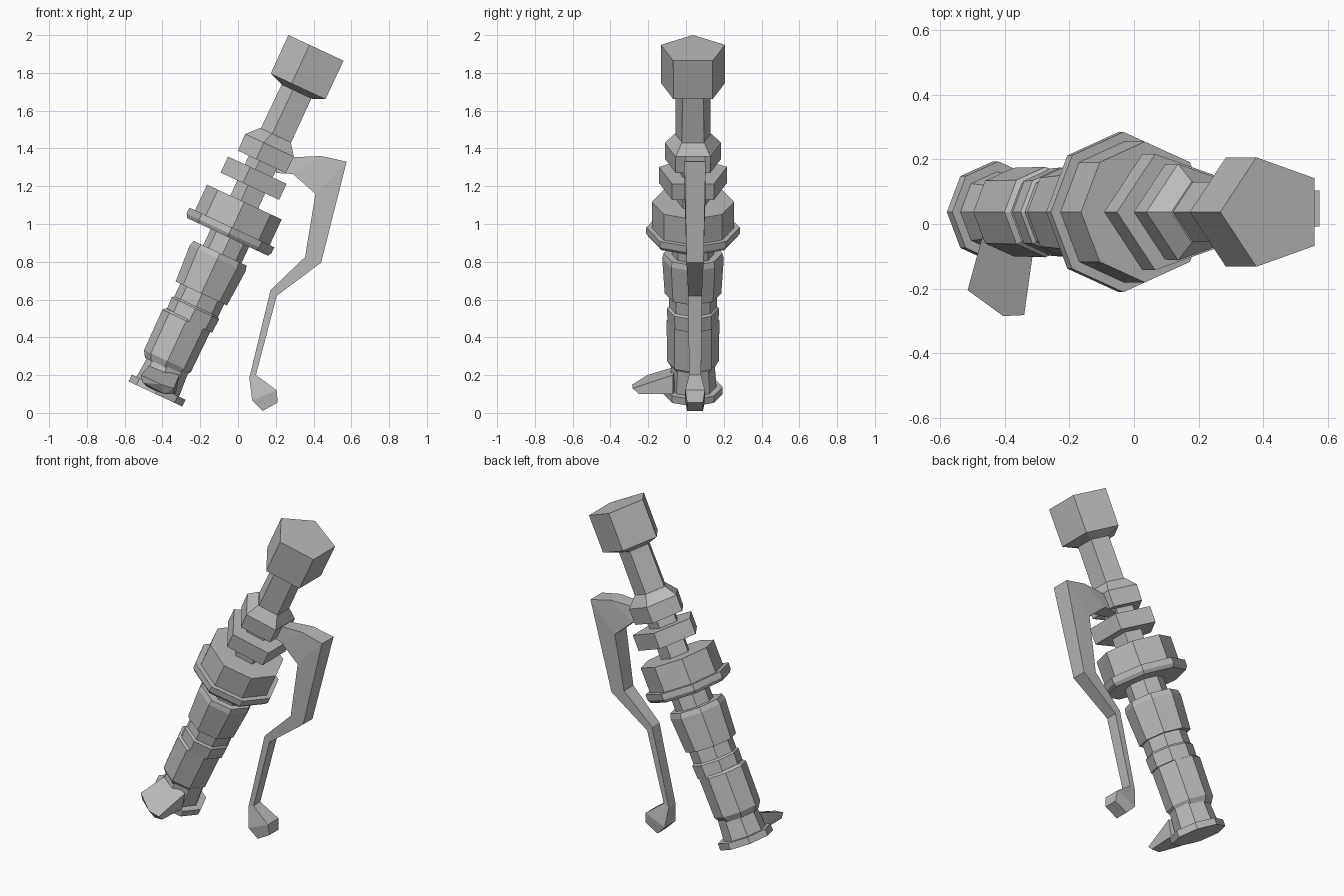
import bpy, bmesh, math
from mathutils import Matrix, Vector

cube = bpy.data.objects.get("Cube")
if cube:
    bpy.data.objects.remove(cube, do_unlink=True)

gray = bpy.data.materials.new("plain_gray")
gray.use_nodes = True
gray.diffuse_color = (0.5, 0.5, 0.5, 1)
gray.node_tree.nodes["Principled BSDF"].inputs["Base Color"].default_value = (0.5, 0.5, 0.5, 1)

# Tilted axis shared by all turned parts
AXIS = Matrix.Translation((-0.437, 0.037, 0.1)) @ Matrix.Rotation(math.radians(25), 4, 'Y')


def finish(name, bm, matrix=None):
    bmesh.ops.recalc_face_normals(bm, faces=bm.faces)
    mesh = bpy.data.meshes.new(name)
    bm.to_mesh(mesh)
    bm.free()
    mesh.materials.append(gray)
    ob = bpy.data.objects.new(name, mesh)
    bpy.context.collection.objects.link(ob)
    if matrix:
        ob.matrix_world = matrix
    return ob


def skin(bm, rings):
    """Join matching rings of points with quads and cap both ends."""
    loops = [[bm.verts.new(p) for p in ring] for ring in rings]
    for a, b in zip(loops, loops[1:]):
        for i in range(len(a)):
            j = (i + 1) % len(a)
            bm.faces.new((a[i], a[j], b[j], b[i]))
    bm.faces.new(loops[0])
    bm.faces.new(loops[-1])


def turned(name, sides, profile, shift=0.0):
    """Faceted part along the axis from (distance, radius) pairs."""
    step = math.tau / sides
    rings = [[(shift - r * math.cos(i * step), r * math.sin(i * step), s)
              for i in range(sides)] for s, r in profile]
    bm = bmesh.new()
    skin(bm, rings)
    return finish(name, bm, AXIS)


# Lower handle
turned("base_disc", 8, [(0, .157), (.04, .157)])
turned("base_stem", 8, [(.03, .125), (.17, .115)], -.005)
turned("lower_grip", 8, [(.15, .115), (.185, .137), (.42, .14), (.435, .125)], -.016)
turned("middle_grip", 8, [(.42, .135), (.50, .138), (.51, .128), (.6, .128)])
turned("sleeve", 8, [(.585, .15), (.79, .163), (.82, .155)], -.005)
turned("sleeve_neck", 8, [(.8, .112), (.95, .112)], .008)

# Wide collar with a rim
turned("collar_rim", 8, [(.915, .235), (.935, .248), (.97, .248)], -.006)
turned("collar", 8, [(.96, .218), (1.12, .218)], -.003)

# Upper pentagonal parts
turned("collar_neck", 5, [(1.1, .09), (1.4, .09)], .005)
turned("ring", 5, [(1.208, .189), (1.302, .189)], .006)
turned("flare", 5, [(1.352, .155), (1.448, .157), (1.51, .1)], .006)
turned("upper_neck", 5, [(1.49, .098), (1.78, .096)], .009)
turned("end_cap", 5, [(1.767, .1), (1.795, .177), (2.02, .178)], .013)

# Front fin: convex wedge
bm = bmesh.new()
for p in [(-.47, -.04, .25), (-.31, -.07, .2), (-.47, -.04, .13), (-.33, -.07, .1),
          (-.515, -.205, .2), (-.505, -.205, .16), (-.405, -.285, .15),
          (-.39, -.25, .1), (-.34, -.282, .13), (-.34, -.25, .1)]:
    bm.verts.new(p)
bmesh.ops.convex_hull(bm, input=bm.verts)
bmesh.ops.dissolve_limit(bm, angle_limit=math.radians(6), verts=bm.verts, edges=bm.edges)
finish("front_fin", bm)

# Lever: outer point, inner point, half width at each bend
lever = [((.22, 1.35), (.2, 1.27), .035), ((.44, 1.36), (.29, 1.265), .05),
         ((.575, 1.33), (.41, 1.16), .056), ((.44, .795), (.355, .825), .045),
         ((.205, .62), (.172, .65), .036), ((.095, .2), (.06, .185), .032),
         ((.205, .12), (.075, .065), .052), ((.21, .055), (.13, .01), .042)]
rings = []
for (ox, oz), (ix, iz), w in lever:
    y = .048
    rings.append([(ox, y - w, oz), (ox, y + w, oz), (ix, y + w, iz), (ix, y - w, iz)])
bm = bmesh.new()
skin(bm, rings)
finish("lever", bm)
